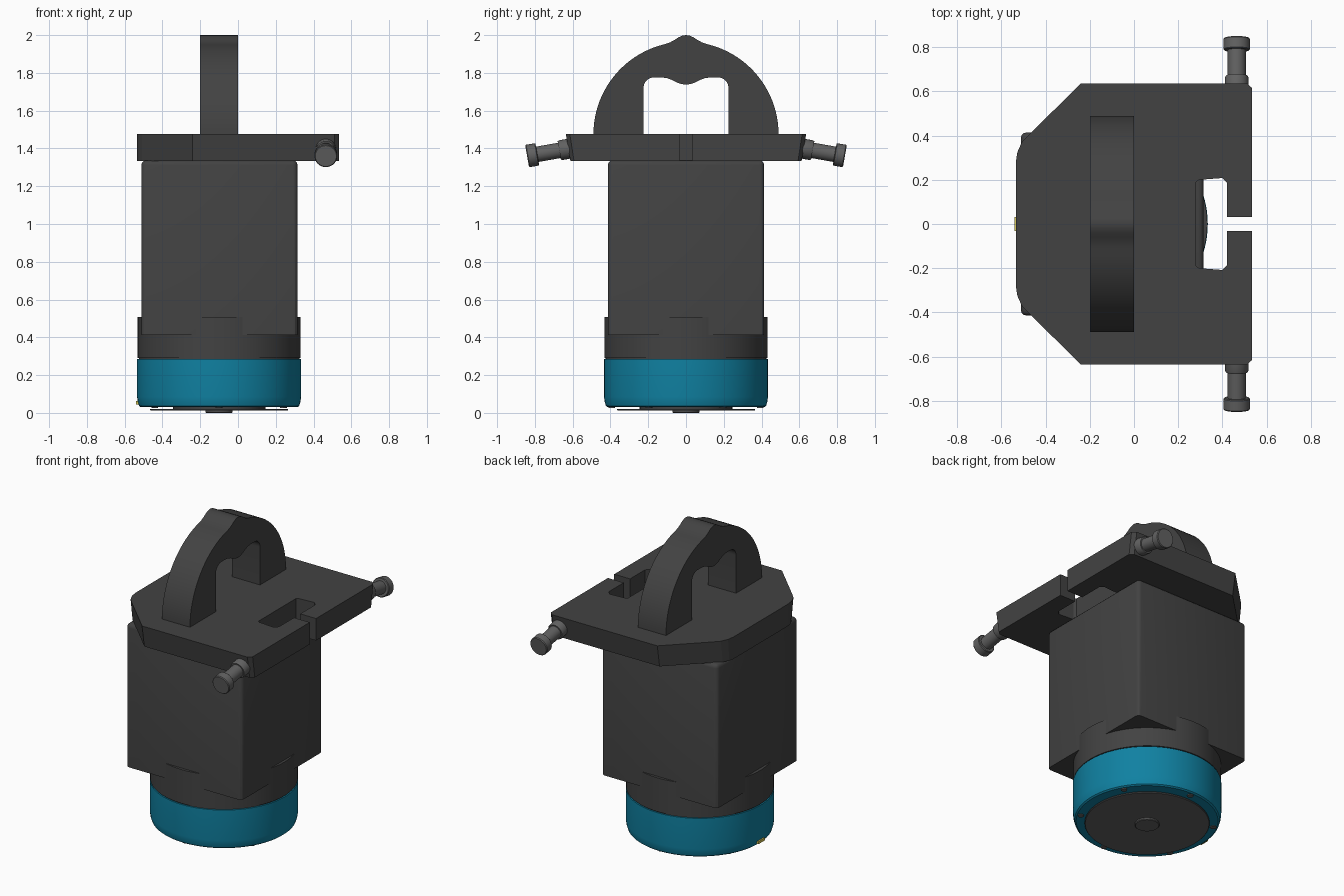
import bpy, bmesh, math
from mathutils import Vector, Matrix

if "Cube" in bpy.data.objects:
    bpy.data.objects.remove(bpy.data.objects["Cube"])

CX = -0.10  # axis of the round head


def material(name, rgb):
    m = bpy.data.materials.new(name)
    m.diffuse_color = (*rgb, 1)
    m.use_nodes = True
    m.node_tree.nodes["Principled BSDF"].inputs["Base Color"].default_value = m.diffuse_color
    return m


DARK = material("dark_plastic", (0.055, 0.055, 0.055))
GREY = material("pin_metal", (0.12, 0.12, 0.12))
BLUE = material("blue_ring", (0.005, 0.22, 0.36))
YELLOW = material("yellow_mark", (0.7, 0.6, 0.1))


def finish(name, bm, mat, smooth=True):
    bmesh.ops.remove_doubles(bm, verts=bm.verts, dist=1e-5)
    bmesh.ops.recalc_face_normals(bm, faces=bm.faces)
    me = bpy.data.meshes.new(name)
    bm.to_mesh(me)
    bm.free()
    ob = bpy.data.objects.new(name, me)
    bpy.context.collection.objects.link(ob)
    me.materials.append(mat)
    if smooth:
        bpy.ops.object.select_all(action='DESELECT')
        ob.select_set(True)
        bpy.context.view_layer.objects.active = ob
        bpy.ops.object.shade_smooth_by_angle(angle=math.radians(30))
    return ob


def lathe(name, profile, mat, matrix, segs=96):
    """Spin an (r, h) profile round local z."""
    bm = bmesh.new()
    rings = []
    for r, h in profile:
        rings.append([bm.verts.new((r * math.cos(2 * math.pi * i / segs),
                                    r * math.sin(2 * math.pi * i / segs), h))
                      for i in range(segs)])
    for a, b in zip(rings, rings[1:]):
        for i in range(segs):
            j = (i + 1) % segs
            bm.faces.new((a[i], a[j], b[j], b[i]))
    bm.faces.new(rings[0])
    bm.faces.new(rings[-1])
    bm.transform(matrix)
    return finish(name, bm, mat)


def loft(name, lower, upper, mat, smooth=True):
    """Join two matching outlines into a solid."""
    bm = bmesh.new()
    a = [bm.verts.new(p) for p in lower]
    b = [bm.verts.new(p) for p in upper]
    bm.faces.new(a)
    bm.faces.new(b)
    for i in range(len(a)):
        j = (i + 1) % len(a)
        bm.faces.new((a[i], a[j], b[j], b[i]))
    return finish(name, bm, mat, smooth)


def box(name, lo, hi, mat, bevel=0.0, segs=3):
    lo, hi = Vector(lo), Vector(hi)
    bm = bmesh.new()
    bmesh.ops.create_cube(bm, size=1)
    bm.transform(Matrix.Translation((lo + hi) / 2) @ Matrix.Diagonal((*(hi - lo), 1)))
    if bevel:
        edges = [e for e in bm.edges if max(v.co.z for v in e.verts) > lo.z + 0.01]
        bmesh.ops.bevel(bm, geom=edges, offset=bevel, segments=segs,
                        profile=0.5, affect='EDGES')
    return finish(name, bm, mat)


axis = Matrix.Translation((CX, 0, 0))

# round head: blue ring, dark collar, base discs
lathe("blue_ring", [(0.415, 0.03), (0.424, 0.037), (0.431, 0.06), (0.434, 0.085),
                    (0.434, 0.284)], BLUE, axis)
lathe("ring_gap", [(0.425, 0.28), (0.425, 0.292)], DARK, axis)
lathe("collar", [(0.432, 0.29), (0.432, 0.508)], DARK, axis)
lathe("base_disc", [(0.362, 0.012), (0.365, 0.015), (0.365, 0.02)], GREY, axis)
lathe("base_hub", [(0.245, 0.018), (0.245, 0.035)], DARK, axis)
lathe("base_button", [(0.068, 0.0), (0.072, 0.004), (0.072, 0.014)], GREY, axis, 48)
for i in range(6):
    a = math.radians(60 * i + 30)
    lathe(f"base_screw_{i + 1}", [(0.018, 0.025), (0.018, 0.035)], GREY,
          axis @ Matrix.Translation((0.393 * math.cos(a), 0.393 * math.sin(a), 0)), 20)
box("index_mark", (-0.54, -0.032, 0.045), (-0.52, 0.032, 0.062), YELLOW)

# square body
box("body", (-0.512, -0.414, 0.412), (0.315, 0.414, 1.337), DARK, 0.025)

# top plate: half outline (x, y), inset of its lower edge in y
half = [(0.535, 0.032, 0), (0.535, 0.615, 0.022), (0.512, 0.636, 0.024),
        (-0.24, 0.636, 0.024), (-0.475, 0.405, 0.024), (-0.508, 0.37, 0.02),
        (-0.528, 0.325, 0.012), (-0.535, 0.28, 0)]
slot = [(0.28, 0.19, 0), (0.295, 0.2, 0), (0.40, 0.208, 0),
        (0.422, 0.185, 0), (0.422, 0.032, 0)]


def mirrored(pts):
    return [(x, -y, -d) for x, y, d in reversed(pts)]


outline = half + mirrored(half) + mirrored(slot) + slot
loft("top_plate", [(x, y - d, 1.334) for x, y, d in outline],
     [(x, y, 1.476) for x, y, d in outline], DARK, False)

# arched handle: half profile (y, z), outer curve then inner opening
outer = [(0.49 * math.cos(t), 1.475 + 0.49 * math.sin(t))
         for t in [math.radians(77 * i / 22) for i in range(23)]]
outer += [(0.085, 1.961), (0.06, 1.975), (0.04, 1.988), (0.02, 1.997), (0, 2.0)]
inner = [(0, 1.738), (0.025, 1.741), (0.05, 1.75), (0.075, 1.763), (0.1, 1.772), (0.13, 1.776)]
inner += [(0.17 + 0.055 * math.sin(t), 1.721 + 0.055 * math.cos(t))
          for t in [math.radians(15 * i) for i in range(7)]]
inner += [(0.225, 1.47)]
profile = [(0.49, 1.47)] + outer
profile += [(-y, z) for y, z in reversed(profile[:-1])]
profile += [(-y, z) for y, z in reversed(inner)] + inner[1:]
loft("handle", [(-0.2, y, z) for y, z in profile],
     [(0.0, y, z) for y, z in profile], DARK)

# tilted side pins
tilt = math.radians(10)
for side, s in (("front", -1), ("back", 1)):
    d = Vector((0, s * math.cos(tilt), -math.sin(tilt)))
    m = Matrix.Translation((0.465, s * 0.6, 1.402)) @ d.to_track_quat('Z', 'Y').to_matrix().to_4x4()
    lathe(f"{side}_pin", [(0.053, 0.0), (0.053, 0.065), (0.049, 0.072), (0.041, 0.072),
                          (0.041, 0.19), (0.056, 0.19), (0.06, 0.194),
                          (0.06, 0.24), (0.056, 0.245)], GREY, m, 40)
